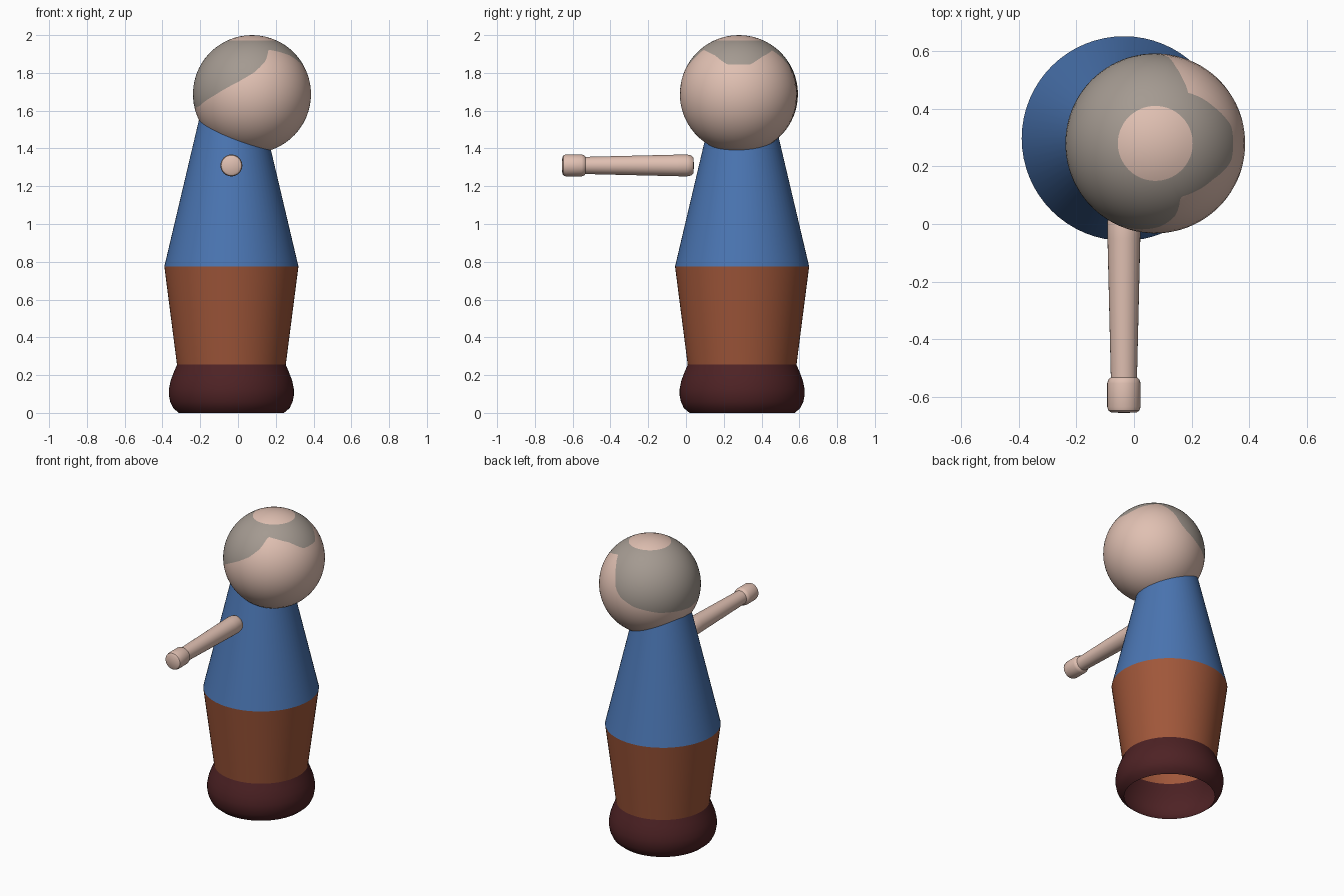
import bpy, bmesh, math
from mathutils import Matrix, Vector

if "Cube" in bpy.data.objects:
    bpy.data.objects.remove(bpy.data.objects["Cube"])


def material(name, rgb):
    m = bpy.data.materials.new(name)
    m.diffuse_color = (*rgb, 1)
    m.use_nodes = True
    m.node_tree.nodes["Principled BSDF"].inputs["Base Color"].default_value = m.diffuse_color
    return m


SKIN = material("skin", (0.745, 0.527, 0.445))
HAIR = material("grey hair", (0.371, 0.323, 0.283))
BLUE = material("blue cloth", (0.069, 0.178, 0.445))
RUST = material("rust cloth", (0.352, 0.095, 0.042))
DARK = material("dark leather", (0.076, 0.016, 0.018))


def grid_object(name, rows, mats, matrix, mat_rule=None):
    """Skin closed rings of points; a single-point row is a pole."""
    bm = bmesh.new()
    vr = [[bm.verts.new(p) for p in row] for row in rows]
    for j, (a, b) in enumerate(zip(vr, vr[1:])):
        n = max(len(a), len(b))
        for i in range(n):
            k = (i + 1) % n
            if len(a) == 1:
                f = bm.faces.new((a[0], b[i], b[k]))
            elif len(b) == 1:
                f = bm.faces.new((a[i], b[0], a[k]))
            else:
                f = bm.faces.new((a[i], b[i], b[k], a[k]))
            f.material_index = mat_rule(j) if mat_rule else 0
    bm.normal_update()
    me = bpy.data.meshes.new(name)
    bm.to_mesh(me)
    bm.free()
    ob = bpy.data.objects.new(name, me)
    bpy.context.collection.objects.link(ob)
    for m in mats:
        me.materials.append(m)
    ob.matrix_world = matrix
    bpy.context.view_layer.objects.active = ob
    bpy.ops.object.select_all(action='DESELECT')
    ob.select_set(True)
    bpy.ops.object.shade_smooth_by_angle(angle=math.radians(35))
    return ob


def lathe(name, profile, mat, matrix, n=64):
    """Revolve (radius, height) points, listed top to bottom, about z."""
    rows = []
    for r, z in profile:
        count = 1 if r == 0 else n
        rows.append([(r * math.cos(2 * math.pi * i / n), r * math.sin(2 * math.pi * i / n), z)
                     for i in range(count)])
    return grid_object(name, rows, [mat], matrix)


# Body: three open stacked shells
BODY = Matrix.Translation((-0.035, 0.297, 0))
lathe("shirt", [(0.172, 1.55), (0.355, 0.775)], BLUE, BODY)
lathe("trousers", [(0.355, 0.775), (0.288, 0.255)], RUST, BODY)
lathe("shoes", [(0.288, 0.255), (0.305, 0.215), (0.322, 0.17), (0.331, 0.125), (0.331, 0.095),
                (0.324, 0.058), (0.308, 0.025), (0.278, 0)], DARK, BODY)

# Arm pointing forward (-y), with a rounded shoulder and a hand cuff
ARM = Matrix.Translation((-0.035, 0, 1.31)) @ Matrix.Rotation(math.radians(-90), 4, 'X')
lathe("arm", [(0, 0.042), (0.04, 0.04), (0.053, 0.028), (0.058, 0.005), (0.057, -0.05),
              (0.045, -0.55)], SKIN, ARM, 32)
lathe("hand", [(0.045, -0.532), (0.054, -0.54), (0.058, -0.553), (0.058, -0.635),
               (0.054, -0.648), (0.043, -0.655), (0, -0.656)], SKIN, ARM, 32)

# Head: face towards +x; rows of the sphere follow the hairline
HAIRLINE = [(-180, 105), (-154, 101.5), (-129, 91), (-102, 77), (-87, 68), (-74, 56), (-65, 41),
            (-50, 44), (-32, 49), (-20, 56), (-13, 60), (13, 60), (20, 56), (32, 50), (57, 42),
            (68, 52), (76, 63), (82, 78), (90, 86), (106, 94), (135, 101), (180, 105)]
BALD = 24.6
R = 0.3125


def hairline(phi):
    for (a, ta), (b, tb) in zip(HAIRLINE, HAIRLINE[1:]):
        if a <= phi <= b:
            return ta + (tb - ta) * (phi - a) / (b - a)


def on_sphere(theta, phi):
    t, p = math.radians(theta), math.radians(phi)
    return Vector((math.sin(t) * math.cos(p), math.sin(t) * math.sin(p), math.cos(t))) * R


COLS, CROWN, MID, LOW = 120, 4, 14, 18
angles = [-180 + 360 * i / COLS for i in range(COLS)]
rows = [[on_sphere(0, 0)]]
rows += [[on_sphere(BALD * j / CROWN, p) for p in angles] for j in range(1, CROWN + 1)]
rows += [[on_sphere(BALD + (hairline(p) - BALD) * j / MID, p) for p in angles]
         for j in range(1, MID + 1)]
rows += [[on_sphere(hairline(p) + (180 - hairline(p)) * j / LOW, p) for p in angles]
         for j in range(1, LOW)]
rows += [[on_sphere(180, 0)]]
grid_object("head", rows, [SKIN, HAIR], Matrix.Translation((0.074, 0.28, 1.6875)),
            lambda j: 1 if CROWN <= j < CROWN + MID else 0)
